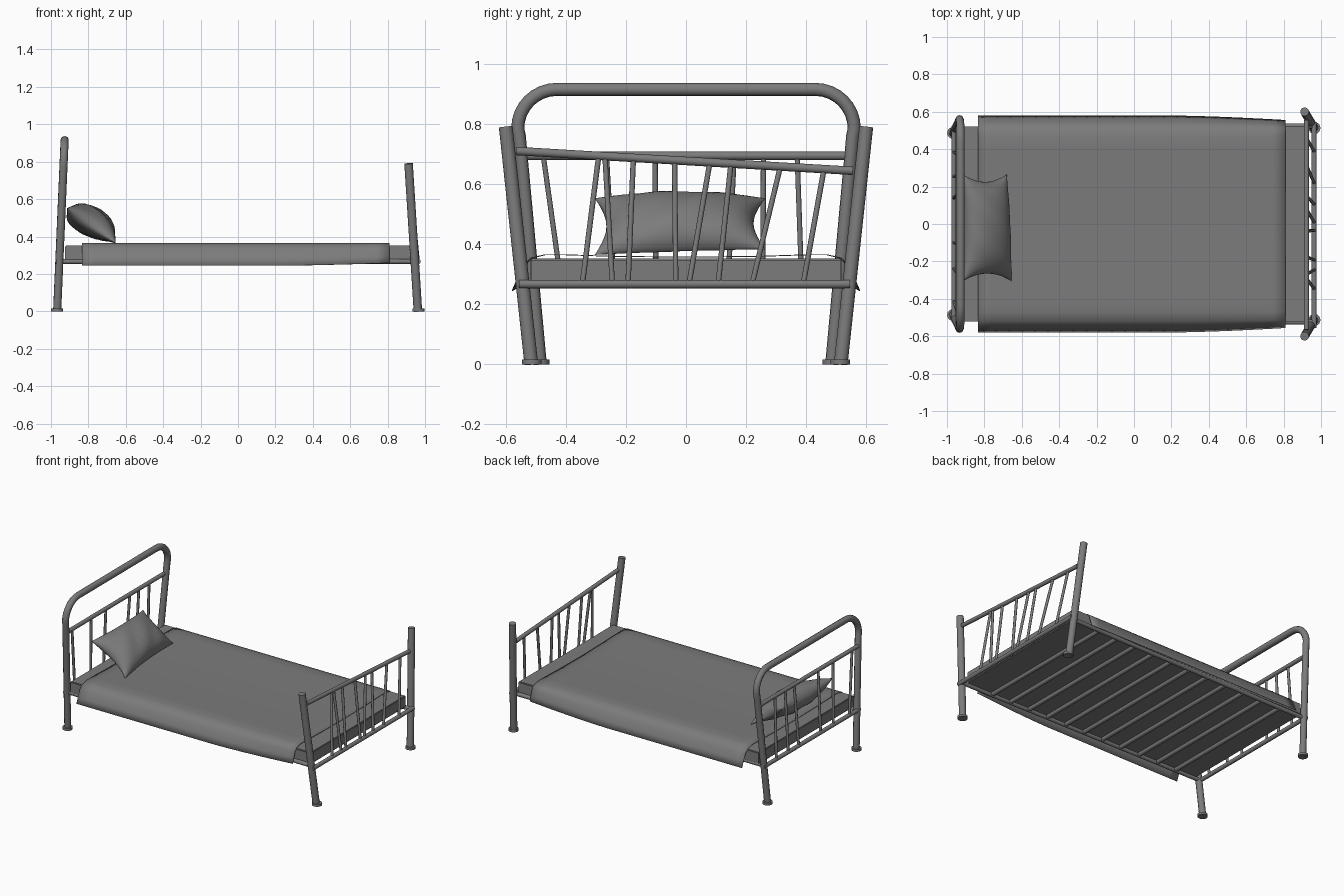
import bpy, bmesh, math
from mathutils import Vector

if "Cube" in bpy.data.objects:
    bpy.data.objects.remove(bpy.data.objects["Cube"])

# dark iron-grey used for every part
grey = bpy.data.materials.new('dark_grey')
grey.diffuse_color = (0.2, 0.2, 0.2, 1)
grey.use_nodes = True
grey.node_tree.nodes["Principled BSDF"].inputs["Base Color"].default_value = grey.diffuse_color


def finish(name, bm, angle=40):
    bmesh.ops.recalc_face_normals(bm, faces=bm.faces)
    me = bpy.data.meshes.new(name)
    bm.to_mesh(me)
    bm.free()
    me.materials.append(grey)
    ob = bpy.data.objects.new(name, me)
    bpy.context.collection.objects.link(ob)
    bpy.ops.object.select_all(action='DESELECT')
    ob.select_set(True)
    bpy.context.view_layer.objects.active = ob
    bpy.ops.object.shade_smooth_by_angle(angle=math.radians(angle))
    return ob


def add_rod(bm, a, b, r, sides=14):
    a, b = Vector(a), Vector(b)
    d = b - a
    m = d.to_track_quat('Z', 'Y').to_matrix().to_4x4()
    m.translation = (a + b) / 2
    bmesh.ops.create_cone(bm, cap_ends=True, segments=sides, radius1=r,
                          radius2=r, depth=d.length, matrix=m)


def rods(name, items, r, sides=14):
    bm = bmesh.new()
    for a, b in items:
        add_rod(bm, a, b, r, sides)
    return finish(name, bm)


# the two ends lean inward as they rise
def head_x(z):
    return -0.967 + 0.04 * z / 0.915


def foot_x(z):
    return 0.962 - 0.05 * z / 0.79


# headboard arch: splayed legs joined by a rounded top
right = [(0.485, 0.0), (0.555, 0.76)]
cy, cz = 0.43, 0.785
for i in range(9):
    t = math.radians(i * 90 / 8)
    right.append((cy + 0.13 * math.cos(t), cz + 0.13 * math.sin(t)))
path = right + [(-y, z) for y, z in reversed(right)]
cu = bpy.data.curves.new('headboard_arch', 'CURVE')
cu.dimensions = '3D'
cu.bevel_depth = 0.022
cu.bevel_resolution = 3
cu.use_fill_caps = True
cu.materials.append(grey)
sp = cu.splines.new('POLY')
sp.points.add(len(path) - 1)
for p, (y, z) in zip(sp.points, path):
    p.co = (head_x(z), y, z, 1)
    p.radius = 1
sp.use_smooth = True
arch = bpy.data.objects.new('headboard_arch', cu)
bpy.context.collection.objects.link(arch)
bpy.ops.object.select_all(action='DESELECT')
arch.select_set(True)
bpy.context.view_layer.objects.active = arch
bpy.ops.object.convert(target='MESH')

# footboard posts
rods('footboard_posts', [((foot_x(0), s * 0.515, 0), (foot_x(0.79), s * 0.6, 0.79))
                         for s in (-1, 1)], 0.023, 16)

# foot caps
rods('foot_caps', [((x, s * y, 0), (x, s * y, 0.016)) for s in (-1, 1)
                   for x, y in ((-0.967, 0.487), (0.965, 0.513))], 0.032, 16)

# cross rails, the footboard top rail has sagged on one side
hx0, hx1, fx0, fx1 = -0.963, -0.942, 0.963, 0.922
rods('headboard_rails', [((hx0, -0.525, 0.267), (hx0, 0.525, 0.267)),
                         ((hx1, -0.55, 0.694), (hx1, 0.54, 0.694))], 0.014)
rods('footboard_rails', [((fx0, -0.555, 0.267), (fx0, 0.545, 0.267)),
                         ((fx1, -0.565, 0.71), (fx1, 0.555, 0.644))], 0.014)

# crooked balusters, listed as (top y, bottom y)
foot_bars = [(-0.29, -0.345), (-0.27, -0.245), (-0.175, -0.193), (-0.038, -0.034),
             (0.08, 0.01), (0.15, 0.107), (0.315, 0.22), (0.46, 0.39)]
head_bars = [(-0.475, -0.415), (-0.265, -0.24), (-0.103, -0.10),
             (0.16, 0.14), (0.258, 0.255), (0.37, 0.385)]
rods('footboard_balusters', [((fx1, a, 0.68 - 0.059 * a), (fx0, b, 0.267))
                             for a, b in foot_bars], 0.009, 10)
rods('headboard_balusters', [((hx1, a, 0.694), (hx0, b, 0.267))
                             for a, b in head_bars], 0.009, 10)

# bed frame: long side rails and slats
rods('side_rails', [((-0.96, s * 0.505, 0.267), (0.96, s * 0.525, 0.267))
                    for s in (-1, 1)], 0.014)
rods('slats', [((-0.76 + i * 0.148, -0.51, 0.268), (-0.76 + i * 0.148, 0.51, 0.268))
               for i in range(11)], 0.015, 10)

# thin mattress
bm = bmesh.new()
bmesh.ops.create_cube(bm, size=1)
for v in bm.verts:
    v.co = Vector((v.co.x * 1.85, v.co.y * 1.04, 0.312 + v.co.z * 0.08))
bmesh.ops.bevel(bm, geom=bm.edges[:], offset=0.005, segments=2, affect='EDGES')
finish('mattress', bm)

# blanket draped over both long sides, tapering at the foot end
half = [(0.0, 0.358), (0.25, 0.361), (0.4, 0.366), (0.47, 0.366),
        (0.518, 0.354), (0.543, 0.328), (0.563, 0.285), (0.58, 0.245)]
prof = [(-y, z) for y, z in reversed(half[1:])] + half
bm = bmesh.new()
rows = []
for i in range(25):
    x = -0.835 + 1.645 * i / 24
    k = max(0.0, (x - 0.2) / 0.61) ** 1.5
    row = []
    for y, z in prof:
        hang = max(0.0, min(1.0, (abs(y) - 0.51) / 0.07))
        sy = math.copysign(1, y)
        row.append(bm.verts.new((x, y - sy * 0.024 * k * hang,
                                 z + 0.014 * k * hang)))
    rows.append(row)
for r0, r1 in zip(rows, rows[1:]):
    for j in range(len(prof) - 1):
        bm.faces.new((r0[j], r1[j], r1[j + 1], r0[j + 1]))
blanket = finish('blanket', bm)
mod = blanket.modifiers.new('cloth_thickness', 'SOLIDIFY')
mod.thickness = 0.003

# pillow leaning on the headboard, fuller at the back top, pointed corners
along = Vector((0.81, 0, -0.59))
normal = Vector((0.59, 0, 0.81))
centre = Vector((-0.79, -0.02, 0.463))
n = 20
bm = bmesh.new()
for side, bulge, skew in ((1, 0.095, -0.05), (-1, 0.06, 0.5)):
    g = []
    for i in range(n + 1):
        u = math.sin(math.pi / 2 * (2 * i / n - 1))
        row = []
        for j in range(n + 1):
            v = math.sin(math.pi / 2 * (2 * j / n - 1))
            py = v * 0.285 * (1 - 0.14 * (1 - u * u) * v * v)
            pa = u * 0.152 * (1 - 0.08 * (1 - v * v) * u * u)
            pa -= 0.016 * v * (u + 1) / 2
            h = bulge * (max(0, 1 - u * u) * max(0, 1 - v * v)) ** 0.5
            h *= 1 - skew * u
            h += 0.006 * math.sin(9 * v + 4 * u) * (1 - u * u) * (1 - v * v)
            co = centre + along * pa + normal * side * h + Vector((0, py, 0))
            row.append(bm.verts.new(co))
        g.append(row)
    for i in range(n):
        for j in range(n):
            bm.faces.new((g[i][j], g[i + 1][j], g[i + 1][j + 1], g[i][j + 1]))
bmesh.ops.remove_doubles(bm, verts=bm.verts, dist=0.0005)
finish('pillow', bm, 60)
